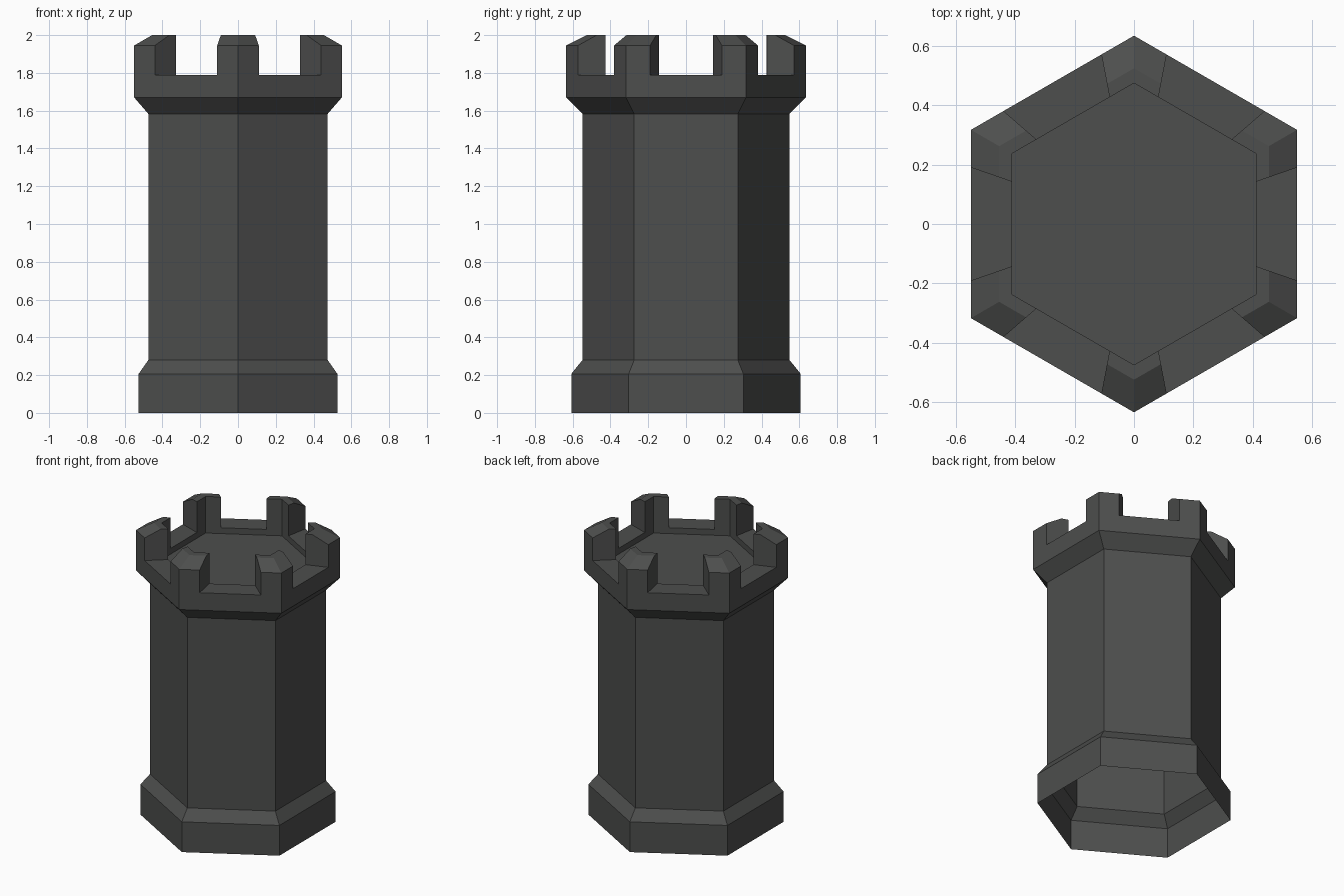
import bpy, bmesh
from math import sin, cos, radians
from mathutils import Vector

if "Cube" in bpy.data.objects:
    bpy.data.objects.remove(bpy.data.objects["Cube"])

SIDES = 6
MERLON = 0.2   # share of each side that a battlement covers from the corner


def corner(k, r, z):
    a = radians(90 + 360 / SIDES * k)
    return Vector((r * cos(a), r * sin(a), z))


def make_object(name, bm):
    bmesh.ops.recalc_face_normals(bm, faces=bm.faces)
    mesh = bpy.data.meshes.new(name)
    bm.to_mesh(mesh)
    bm.free()
    mesh.materials.append(stone)
    obj = bpy.data.objects.new(name, mesh)
    bpy.context.collection.objects.link(obj)
    return obj


def bridge(bm, a, b, closed):
    n = len(a)
    for i in range(n if closed else n - 1):
        j = (i + 1) % n
        bm.faces.new((a[i], a[j], b[j], b[i]))


stone = bpy.data.materials.new("dark_stone")
stone.diffuse_color = (0.075, 0.077, 0.075, 1)
stone.use_nodes = True
stone.node_tree.nodes["Principled BSDF"].inputs["Base Color"].default_value = stone.diffuse_color

# Tower shell: flared foot, shaft, flared parapet, sunken floor; open underneath
body_profile = [(0.607, 0), (0.607, 0.207), (0.548, 0.28), (0.548, 1.583),
                (0.635, 1.67), (0.635, 1.79), (0.475, 1.79), (0.475, 1.75)]
bm = bmesh.new()
rings = [[bm.verts.new(corner(k, r, z)) for k in range(SIDES)]
         for r, z in body_profile]
for low, high in zip(rings, rings[1:]):
    bridge(bm, low, high, True)
bm.faces.new(rings[-1])
# The open shell needs its outside orientation fixed by the floor facing up
tower = make_object("tower_body", bm)
if tower.data.polygons[-1].normal.z < 0:
    tower.data.flip_normals()

# Battlements: one chamfered block wrapped round each corner
merlon_profile = [(0.635, 1.79), (0.635, 1.945), (0.525, 2.0),
                  (0.475, 2.0), (0.475, 1.79)]
for k in range(SIDES):
    bm = bmesh.new()
    stations = []
    for side in (-1, 0, 1):
        stations.append([bm.verts.new(
            corner(k, r, z).lerp(corner(k + side, r, z), MERLON if side else 0))
            for r, z in merlon_profile])
    for a, b in zip(stations, stations[1:]):
        bridge(bm, a, b, True)
    bm.faces.new(stations[0])
    bm.faces.new(stations[-1])
    make_object(f"battlement_{k + 1}", bm)
